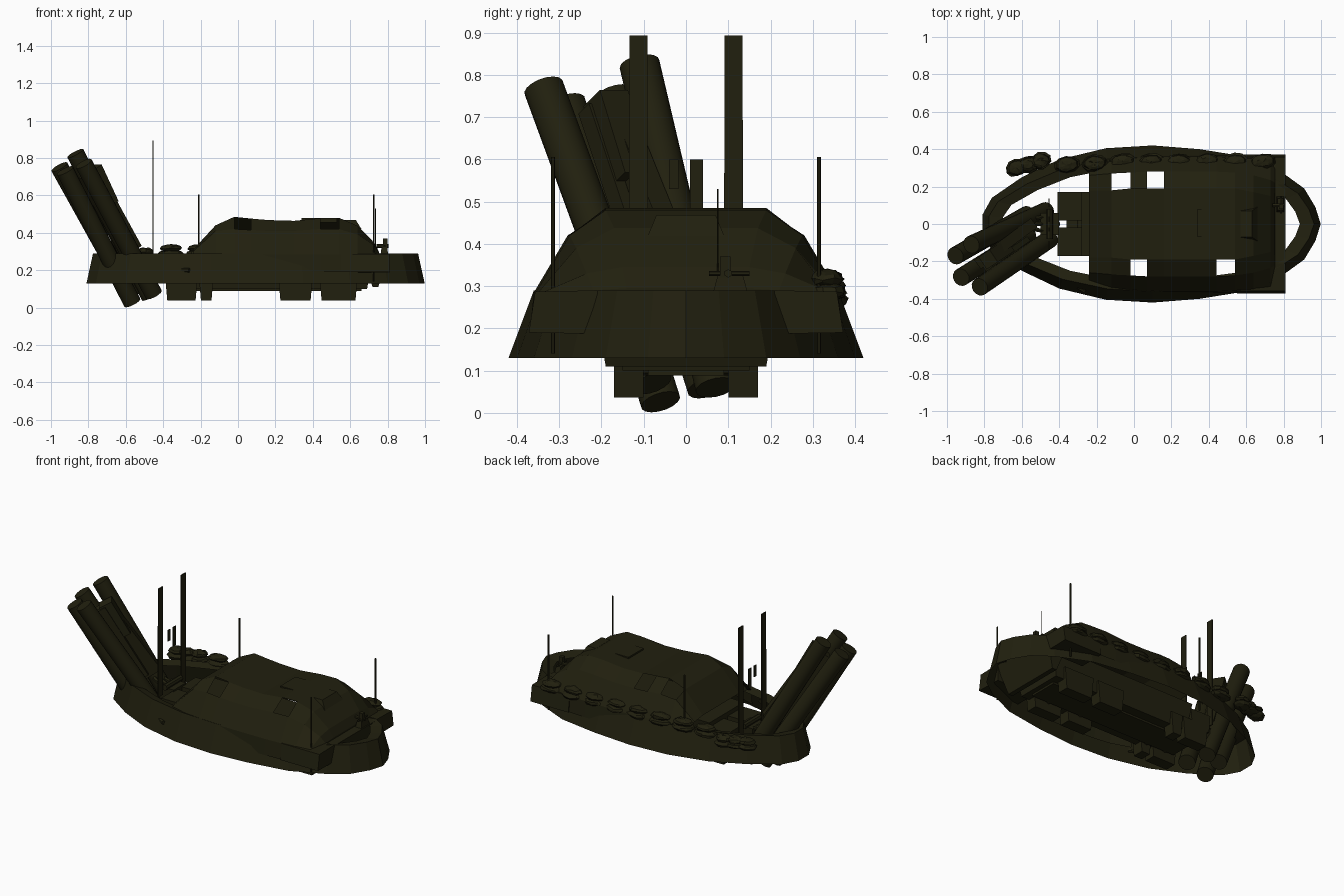
import bpy, bmesh, math, random
from mathutils import Vector, Matrix

if "Cube" in bpy.data.objects:
    bpy.data.objects.remove(bpy.data.objects["Cube"])

random.seed(4)
olive = bpy.data.materials.new("dark_olive")
olive.diffuse_color = (0.015, 0.014, 0.0045, 1)
olive.use_nodes = True
olive.node_tree.nodes["Principled BSDF"].inputs["Base Color"].default_value = olive.diffuse_color


def finish(name, bm, smooth=False):
    bmesh.ops.recalc_face_normals(bm, faces=bm.faces)
    me = bpy.data.meshes.new(name)
    bm.to_mesh(me)
    bm.free()
    ob = bpy.data.objects.new(name, me)
    bpy.context.collection.objects.link(ob)
    me.materials.append(olive)
    if smooth:
        bpy.context.view_layer.objects.active = ob
        ob.select_set(True)
        bpy.ops.object.shade_smooth_by_angle(angle=math.radians(40))
        ob.select_set(False)
    return ob


def box(name, x, y, z, inset_bottom=(0, 0), inset_top=(0, 0)):
    """Box from (min, max) ranges; bottom and top may be drawn in (x, y)."""
    bm = bmesh.new()
    rings = []
    for zz, (ix, iy) in ((z[0], inset_bottom), (z[1], inset_top)):
        rings.append([bm.verts.new(p) for p in (
            (x[0] + ix, y[0] + iy, zz), (x[1] - ix, y[0] + iy, zz),
            (x[1] - ix, y[1] - iy, zz), (x[0] + ix, y[1] - iy, zz))])
    a, b = rings
    bm.faces.new(a)
    bm.faces.new(b)
    for i in range(4):
        j = (i + 1) % 4
        bm.faces.new((a[i], a[j], b[j], b[i]))
    return finish(name, bm)


def aligned(p, q):
    d = Vector(q) - Vector(p)
    mid = (Vector(p) + Vector(q)) / 2
    return Matrix.Translation(mid) @ d.to_track_quat('Z', 'Y').to_matrix().to_4x4(), d.length


def rod(name, p, q, r, sides=6):
    m, length = aligned(p, q)
    bm = bmesh.new()
    bmesh.ops.create_cone(bm, cap_ends=True, segments=sides, radius1=r, radius2=r,
                          depth=length, matrix=m)
    return finish(name, bm, sides > 8)


def bar(name, p, q, w, h):
    m, length = aligned(p, q)
    bm = bmesh.new()
    bmesh.ops.create_cube(bm, size=1, matrix=m @ Matrix.Diagonal((w, h, length, 1)))
    return finish(name, bm)


# boat-shaped skirt: flared wall with a lip turned inwards
half = [(-0.81, 0.05), (-0.76, 0.14), (-0.6, 0.25), (-0.4, 0.345), (-0.15, 0.405),
        (0.1, 0.42), (0.35, 0.40), (0.6, 0.36), (0.8, 0.27), (0.91, 0.19), (0.97, 0.09), (0.998, 0.0)]
outline = half + [(x, -y) for x, y in half[-2::-1]]
bm = bmesh.new()
rings = []
for z, ex, ey in ((0.13, 0, 0), (0.29, 0.035, 0.06), (0.275, 0.11, 0.115)):
    rings.append([bm.verts.new((0.09 + (x - 0.09) * (1 - ex / 0.9),
                                y * (1 - ey / 0.42), z)) for x, y in outline])
for a, b in zip(rings, rings[1:]):
    for i in range(len(a)):
        j = (i + 1) % len(a)
        bm.faces.new((a[i], a[j], b[j], b[i]))
finish("flared_skirt", bm)

# faceted upper hull: x, sill y, shoulder y, shoulder z, roof y, roof z
sections = [(-0.24, .30, .26, .30, .18, .31), (-0.12, .34, .27, .41, .18, .44),
            (-0.02, .355, .275, .42, .19, .485), (0.07, .36, .28, .415, .19, .476),
            (0.16, .36, .28, .41, .19, .468), (0.30, .36, .28, .41, .19, .464),
            (0.44, .36, .28, .42, .19, .478), (0.54, .355, .275, .42, .19, .48),
            (0.64, .35, .26, .39, .17, .437), (0.73, .34, .235, .33, .15, .345),
            (0.755, .30, .22, .29, .14, .295)]
bm = bmesh.new()
rows = []
for x, ys, yh, zh, yr, zr in sections:
    h = [(ys + 0.01, .19), (ys, .285), (yh, zh), (yr, zr)]
    pts = [(-y, z) for y, z in h] + [(y, z) for y, z in h[::-1]]
    rows.append([bm.verts.new((x, y, z)) for y, z in pts])
openings = {(2, 2), (6, 2), (1, 4), (3, 4)}      # hatch openings on the sloped sides
for i in range(len(rows) - 1):
    for j in range(7):
        if (i, j) not in openings:
            bm.faces.new((rows[i][j], rows[i + 1][j], rows[i + 1][j + 1], rows[i][j + 1]))
bm.faces.new(rows[-1])
finish("upper_hull", bm)

# belly, nose and side sponsons
box("lower_hull", (-0.28, 0.72), (-0.17, 0.17), (0.10, 0.27), (0.03, 0.02))
box("nose_plate", (0.66, 0.81), (-0.22, 0.22), (0.11, 0.285), (0.06, 0.03))
for s, side in ((-1, "front"), (1, "back")):
    bm = bmesh.new()
    ring = ((0.21, 0.187), (0.372, 0.19), (0.357, 0.287), (0.21, 0.29))
    ends = [[bm.verts.new((x, s * y, z)) for y, z in ring] for x in (0.55, 0.81)]
    for e in ends:
        bm.faces.new(e)
    for i in range(4):
        j = (i + 1) % 4
        bm.faces.new((ends[0][i], ends[0][j], ends[1][j], ends[1][i]))
    finish(side + "_sponson", bm)

# running gear: paired pods under the belly with cross shafts
for k, (x0, x1) in enumerate(((-0.39, -0.215), (-0.21, -0.13), (0.215, 0.40), (0.435, 0.64))):
    for s in (-1, 1):
        box("track_pod_%d" % k, (x0, x1), sorted((s * 0.10, s * 0.17)), (0.037, 0.17), (0.012, 0))
    xm = (x0 + x1) / 2
    rod("cross_shaft", (xm, -0.12, 0.11), (xm, 0.12, 0.11), 0.022, 8)
for s in (-1, 1):
    box("rear_gear_block", (-0.41, -0.27), sorted((s * 0.02, s * 0.17)), (0.13, 0.24), (0.01, 0))
box("gear_spine", (-0.36, 0.66), (-0.09, 0.09), (0.088, 0.13))

# four launch tubes leaning up and away
tubes = [((-0.955, -0.17, 0.752), (-0.57, 0.05, 0.06)), ((-0.87, -0.11, 0.825), (-0.47, 0.07, 0.06)),
         ((-0.925, -0.285, 0.732), (-0.565, -0.06, 0.026)), ((-0.825, -0.337, 0.77), (-0.45, -0.08, 0.07))]
for n, (top, bottom) in enumerate(tubes):
    rod("launch_tube_%d" % n, bottom, top, 0.048, 16)

# launcher cradle between the tubes
bar("launcher_box", (-0.57, -0.02, 0.30), (-0.80, -0.19, 0.72), 0.06, 0.11)
bar("launcher_rail", (-0.58, -0.09, 0.30), (-0.78, -0.23, 0.72), 0.03, 0.05)
bar("launcher_side_box", (-0.69, -0.13, 0.55), (-0.78, -0.19, 0.745), 0.08, 0.08)
for y in (-0.05, 0.0, 0.05):
    rod("cradle_strut", (-0.40, y, 0.20), (-0.56, y * 0.5, 0.27), 0.012)
rod("cradle_axle", (-0.45, -0.08, 0.26), (-0.45, 0.08, 0.26), 0.018, 8)
box("cradle_base", (-0.50, -0.40), (-0.06, 0.06), (0.17, 0.25))

# tall flat masts and small blades
for s in (-1, 1):
    box("flat_mast", (-0.458, -0.452), sorted((s * 0.09, s * 0.135)), (0.22, 0.893), (0, 0), (0, 0.001))
box("blade_wide", (-0.457, -0.453), (0.01, 0.04), (0.48, 0.60))
box("blade_narrow", (-0.457, -0.453), (-0.04, -0.018), (0.53, 0.60))

# whip antennas
for x, y in ((-0.21, 0.315), (0.725, 0.315), (0.725, -0.315)):
    rod("antenna", (x, y, 0.14), (x, y, 0.605), 0.005)
rod("thin_whisker", (0.735, 0.075, 0.28), (0.735, 0.075, 0.53), 0.0015, 4)


# stowed bags along the back side: two soft layers each
def bag(x, y, z, lx, turn):
    for dz, f in ((-0.016, 1.0), (0.014, 0.85)):
        bm = bmesh.new()
        m = (Matrix.Translation((x, y, z + dz)) @ Matrix.Rotation(turn, 4, 'Z')
             @ Matrix.Diagonal((lx * f, 0.047 * f, 0.021, 1)))
        bmesh.ops.create_uvsphere(bm, u_segments=10, v_segments=6, radius=1, matrix=m)
        for v in bm.verts:
            v.co += Vector([random.uniform(-0.004, 0.004) for _ in range(3)])
        finish("stowed_bag", bm)


for k in range(3):
    bag(-0.63 + 0.065 * k, 0.30 + 0.018 * k, 0.285, 0.058, 0.25)
for k in range(8):
    bag(-0.36 + 0.15 * k, 0.318 + 0.014 * min(k / 2, 1), 0.303, 0.072, 0.1)

# roof hatch and stowage, nose gun, side hook
box("roof_hatch", (0.54, 0.66), (-0.09, 0.09), (0.42, 0.468), (0, 0), (0.03, 0.02))
box("roof_panel", (0.34, 0.53), (-0.07, 0.08), (0.455, 0.478))
box("gun_mount", (0.76, 0.805), (0.06, 0.15), (0.27, 0.325), (0, 0), (0.008, 0.015))
box("gun_body", (0.775, 0.80), (0.08, 0.105), (0.32, 0.37))
rod("gun_barrel", (0.74, 0.10, 0.33), (0.805, 0.10, 0.33), 0.01)
rod("gun_handle", (0.785, 0.055, 0.33), (0.785, 0.15, 0.33), 0.006)
rod("side_hook", (-0.30, -0.335, 0.20), (-0.26, -0.36, 0.20), 0.012)
